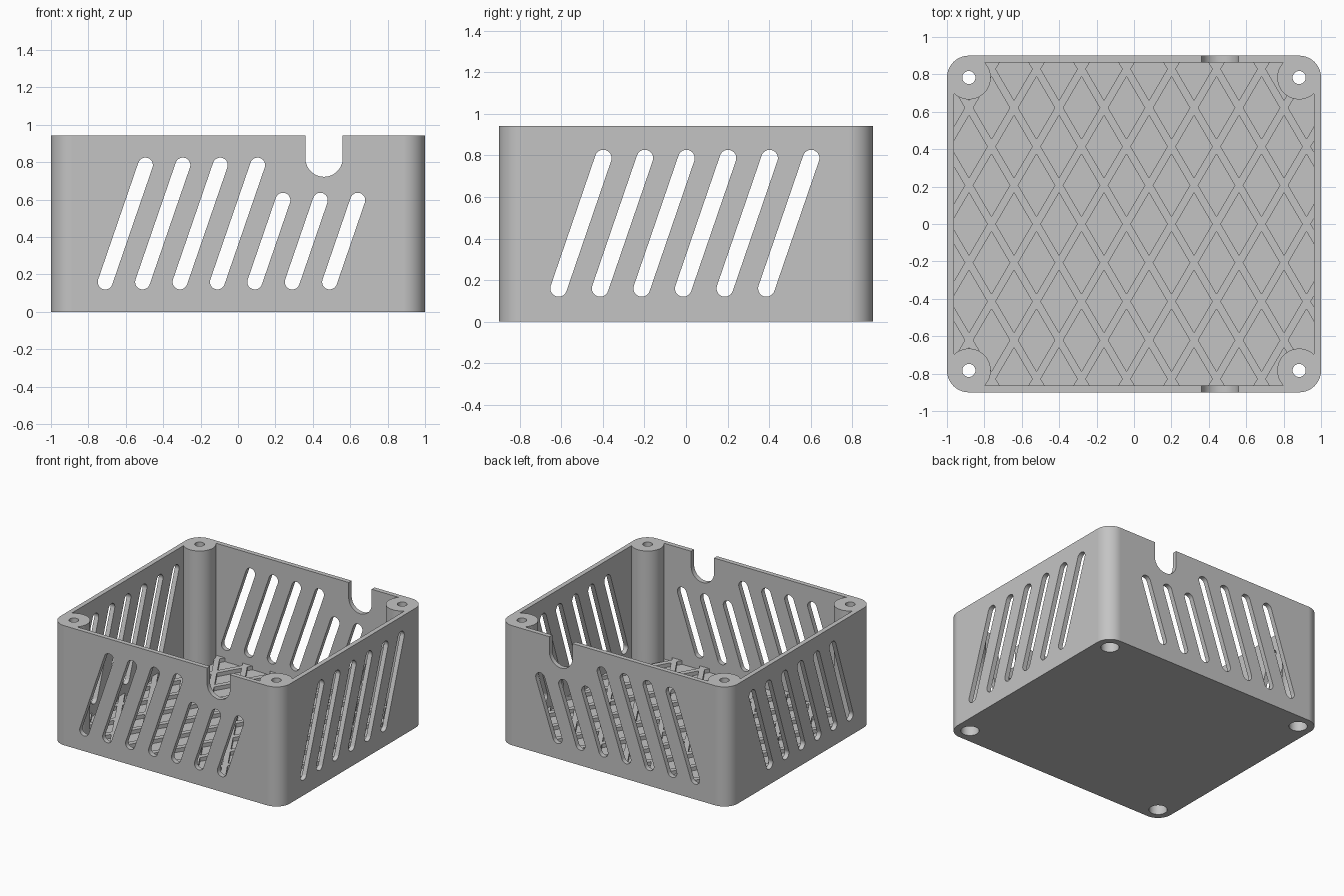
import bpy, bmesh
from math import sin, cos, pi, atan2
from mathutils import Matrix

if "Cube" in bpy.data.objects:
    bpy.data.objects.remove(bpy.data.objects["Cube"], do_unlink=True)

HALF_X, HALF_Y, HEIGHT = 1.0, 0.9, 0.942
WALL, FLOOR, RIB_TOP = 0.037, 0.03, 0.06
CORNER = 0.117
POSTS = [(sx * (HALF_X - CORNER), sy * (HALF_Y - CORNER)) for sx in (-1, 1) for sy in (-1, 1)]

# Orientations that turn a flat profile into a cut through the front or the sides
UPRIGHT = Matrix.Identity(4)
THROUGH_FRONT = Matrix.Rotation(pi / 2, 4, 'X')
THROUGH_SIDE = Matrix(((0, 0, 1, 0), (1, 0, 0, 0), (0, 1, 0, 0), (0, 0, 0, 1)))


def prisms(name, outlines, low, high, matrix=UPRIGHT):
    """One object holding an extruded solid for each outline."""
    bm = bmesh.new()
    for outline in outlines:
        base = bm.faces.new([bm.verts.new((u, v, low)) for u, v in outline])
        grown = bmesh.ops.extrude_face_region(bm, geom=[base])["geom"]
        bmesh.ops.translate(bm, vec=(0, 0, high - low),
                            verts=[g for g in grown if isinstance(g, bmesh.types.BMVert)])
    bmesh.ops.recalc_face_normals(bm, faces=bm.faces)
    bm.transform(matrix)
    mesh = bpy.data.meshes.new(name)
    bm.to_mesh(mesh)
    bm.free()
    obj = bpy.data.objects.new(name, mesh)
    bpy.context.collection.objects.link(obj)
    return obj


def subtract(obj, cutter):
    """Cut one object from another and drop the cutter."""
    cutter.hide_render = True
    mod = obj.modifiers.new("cut", 'BOOLEAN')
    mod.operation, mod.solver, mod.object = 'DIFFERENCE', 'EXACT', cutter
    bpy.context.view_layer.update()
    graph = bpy.context.evaluated_depsgraph_get()
    result = bpy.data.meshes.new_from_object(obj.evaluated_get(graph))
    obj.modifiers.clear()
    obj.data = result
    bpy.data.objects.remove(cutter, do_unlink=True)


def arc(cx, cy, r, start, sweep, steps):
    return [(cx + r * cos(start + sweep * i / steps), cy + r * sin(start + sweep * i / steps))
            for i in range(steps + 1)]


def circle(cx, cy, r, steps=48):
    return arc(cx, cy, r, 0, 2 * pi, steps)[:-1]


def rectangle(hx, hy):
    return [(-hx, -hy), (hx, -hy), (hx, hy), (-hx, hy)]


def slot(u0, v0, u1, v1, r):
    a = atan2(v1 - v0, u1 - u0)
    return arc(u1, v1, r, a - pi / 2, pi, 14) + arc(u0, v0, r, a + pi / 2, pi, 14)


# Outer block with rounded upright corners
outline = []
for i, (sx, sy) in enumerate([(1, 1), (-1, 1), (-1, -1), (1, -1)]):
    outline += arc(sx * (HALF_X - CORNER), sy * (HALF_Y - CORNER), CORNER, i * pi / 2, pi / 2, 14)
case = prisms("vented_case", [outline], 0, HEIGHT)

# Diamond rib lattice, kept standing on the floor of the cavity
PITCH_X, PITCH_Y = 0.2406, 0.207
diamonds = []
for row in range(-5, 6):
    for col in range(-5, 6):
        x = -0.04 + PITCH_X * (col + (0.5 if row % 2 == 0 else 0))
        y = PITCH_Y * row
        hx, hy = PITCH_X / 2 - 0.0225, PITCH_Y - 0.04
        diamonds.append([(x - hx, y), (x, y - hy), (x + hx, y), (x, y + hy)])
lattice = prisms("floor_lattice", [rectangle(1.6, 1.6)], -0.2, RIB_TOP)
subtract(lattice, prisms("diamond_cutter", diamonds, -0.5, 0.5))

# Cavity, leaving the screw posts and the ribs
cavity = prisms("cavity", [rectangle(HALF_X - WALL, HALF_Y - WALL)], FLOOR, 1.5)
subtract(cavity, prisms("post_shapes", [circle(x, y, CORNER) for x, y in POSTS], -0.5, 2))
subtract(cavity, lattice)
subtract(case, cavity)

# Screw holes with wide recesses underneath
subtract(case, prisms("screw_holes", [circle(x, y, 0.035, 32) for x, y in POSTS], -0.5, 2))
subtract(case, prisms("screw_recesses", [circle(x, y, 0.066, 40) for x, y in POSTS], -0.5, 0.15))

# Slanted vents and cable notch through front and back
vents = []
for i in range(7):
    u = -0.71 + 0.2 * i
    vents.append(slot(u, 0.16, u + 0.215, 0.785, 0.04) if i < 4
                 else slot(u, 0.16, u + 0.15, 0.597, 0.04))
vents.append(slot(0.46, 0.822, 0.46, 1.3, 0.1))
subtract(case, prisms("front_vents", vents, -2, 2, THROUGH_FRONT))

# Slanted vents through both sides
vents = [slot(-0.613 + 0.2 * i, 0.16, -0.398 + 0.2 * i, 0.787, 0.04) for i in range(6)]
subtract(case, prisms("side_vents", vents, -2, 2, THROUGH_SIDE))

# Grey plastic
grey = bpy.data.materials.new("grey_plastic")
grey.use_nodes = True
colour = (0.55, 0.55, 0.55, 1)
grey.diffuse_color = colour
grey.node_tree.nodes["Principled BSDF"].inputs["Base Color"].default_value = colour
case.data.materials.clear()
case.data.materials.append(grey)

# Smooth curves, flat walls and crisp edges
bpy.ops.object.select_all(action='DESELECT')
case.select_set(True)
bpy.context.view_layer.objects.active = case
bpy.ops.object.shade_smooth_by_angle(angle=pi / 6)
weighted = case.modifiers.new("flat_walls", 'WEIGHTED_NORMAL')
weighted.keep_sharp = True
